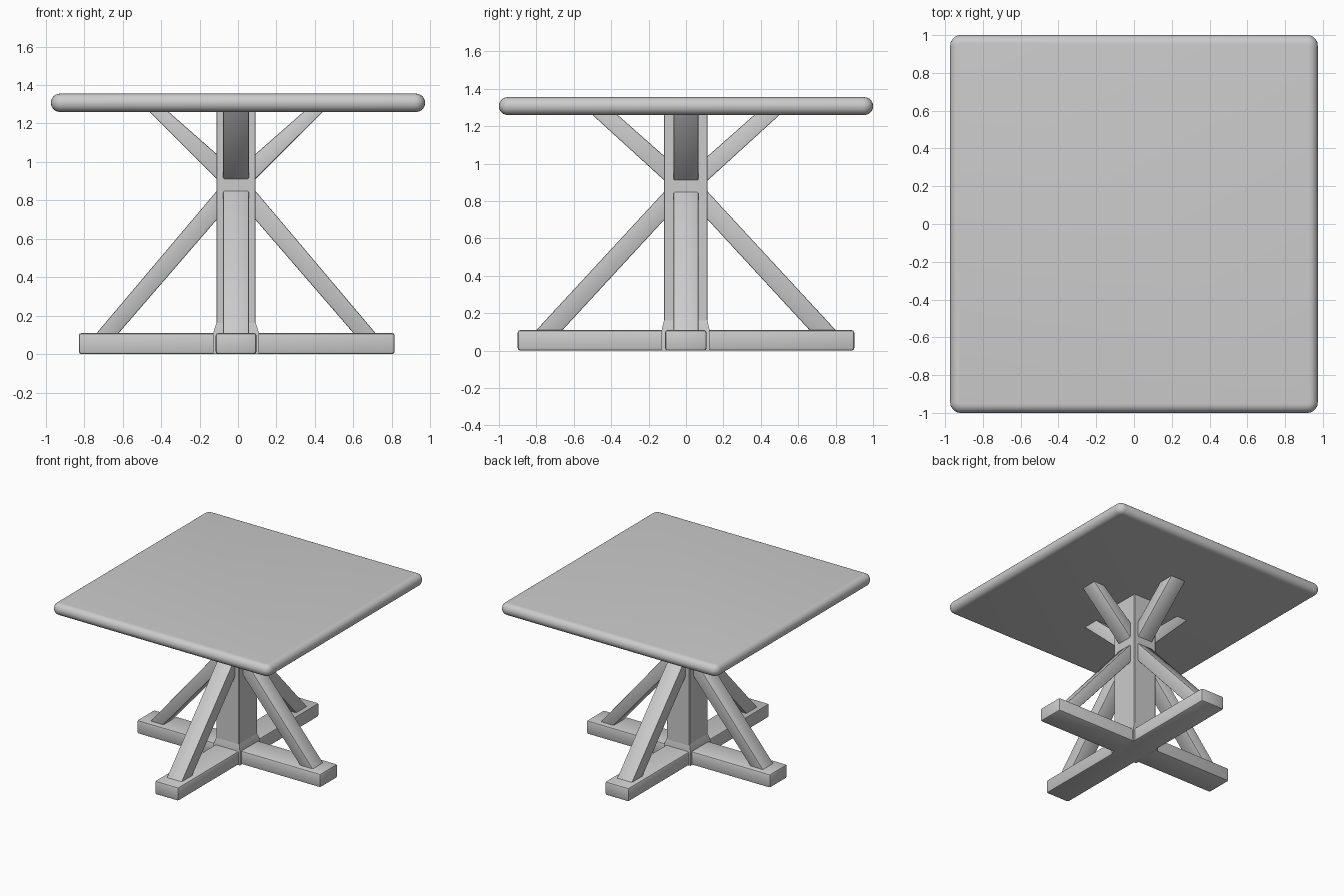
import bpy, bmesh
from mathutils import Vector

cube = bpy.data.objects.get("Cube")
if cube:
    bpy.data.objects.remove(cube, do_unlink=True)

grey = bpy.data.materials.new("light grey paint")
grey.use_nodes = True
grey.diffuse_color = (0.6, 0.6, 0.6, 1)
grey.node_tree.nodes["Principled BSDF"].inputs["Base Color"].default_value = (0.6, 0.6, 0.6, 1)

CX = -0.01      # the pedestal stands slightly off centre
TOP_Z = 1.26    # underside of the table top


def finish(name, bm, bevel=0.0, segments=2):
    """Turn a bmesh into a smooth-shaded, lightly bevelled object."""
    bmesh.ops.recalc_face_normals(bm, faces=bm.faces)
    if bevel:
        bmesh.ops.bevel(bm, geom=bm.edges[:], offset=bevel, segments=segments,
                        affect='EDGES', profile=0.5)
    mesh = bpy.data.meshes.new(name)
    bm.to_mesh(mesh)
    bm.free()
    mesh.materials.append(grey)
    obj = bpy.data.objects.new(name, mesh)
    bpy.context.collection.objects.link(obj)
    bpy.ops.object.select_all(action='DESELECT')
    obj.select_set(True)
    bpy.context.view_layer.objects.active = obj
    bpy.ops.object.shade_smooth_by_angle(angle=0.6)
    return obj


def box_mesh(low, high):
    bm = bmesh.new()
    bmesh.ops.create_cube(bm, size=1)
    low, high = Vector(low), Vector(high)
    for v in bm.verts:
        v.co = (low + high) / 2 + v.co * (high - low)
    return bm


def prism(name, outline, place, half_width, bevel):
    """Extrude an (out, height) outline sideways; place() sets it in the model."""
    bm = bmesh.new()
    face = bm.faces.new([bm.verts.new(place(u, -half_width, z)) for u, z in outline])
    shift = place(0, half_width, 0) - place(0, -half_width, 0)
    new = bmesh.ops.extrude_face_region(bm, geom=[face])["geom"]
    bmesh.ops.translate(bm, vec=shift, verts=[g for g in new if isinstance(g, bmesh.types.BMVert)])
    finish(name, bm, bevel)


# Table top: rounded corners, then a half-round rim
bm = box_mesh((-0.973, -1, TOP_Z), (0.973, 1, 1.355))
upright = [e for e in bm.edges if abs(e.verts[0].co.z - e.verts[1].co.z) > 0.01]
bmesh.ops.bevel(bm, geom=upright, offset=0.055, segments=5, affect='EDGES', profile=0.5)
rim = [e for e in bm.edges if abs(e.verts[0].co.z - e.verts[1].co.z) < 0.01]
bmesh.ops.bevel(bm, geom=rim, offset=0.046, segments=6, affect='EDGES', profile=0.5)
finish("table_top", bm)

# Central post with a small flared foot
finish("post", box_mesh((CX - 0.102, -0.118, 0.02), (CX + 0.102, 0.116, TOP_Z + 0.01)), 0.004, 1)
bm = box_mesh((CX - 0.119, -0.13, 0), (CX + 0.119, 0.126, 0.11))
lid = max(bm.faces, key=lambda f: f.calc_center_median().z)
rise = bmesh.ops.extrude_face_region(bm, geom=[lid])["geom"]
bm.faces.remove(lid)
for v in [g for g in rise if isinstance(g, bmesh.types.BMVert)]:
    v.co = (CX + (v.co.x - CX) * 0.85, v.co.y * 0.9, 0.165)
finish("post_foot", bm)

# Crossed floor beams
finish("floor_beam_side_to_side", box_mesh((-0.828, -0.112, 0), (0.815, 0.11, 0.11)), 0.014)
finish("floor_beam_front_to_back", box_mesh((CX - 0.106, -0.9, 0), (CX + 0.106, 0.9, 0.11)), 0.014)

# Braces on all four sides, below and above the middle of the post
sides = {
    "left": (lambda u, w, z: Vector((CX + u, w, z)), True),
    "right": (lambda u, w, z: Vector((CX - u, w, z)), True),
    "back": (lambda u, w, z: Vector((w + CX, u, z)), False),
    "front": (lambda u, w, z: Vector((w + CX, -u, z)), False),
}
for side, (place, narrow) in sides.items():
    post = 0.1 if narrow else 0.116
    foot_in, foot_out = (0.61, 0.725) if narrow else (0.66, 0.8)
    head_in, head_out = (0.35, 0.45) if narrow else (0.365, 0.5)

    def through(a, b, extra):
        """Line from a to b, lengthened at both ends so it sinks into its neighbours."""
        a, b = Vector(a), Vector(b)
        step = (b - a).normalized() * extra
        return [tuple(a - step), tuple(b + step)]

    lower = through((post, 0.85), (foot_out, 0.11), 0.03) + through((post, 0.7), (foot_in, 0.11), 0.03)[::-1]
    upper = through((post, 0.91), (head_out, TOP_Z), 0.03) + through((post, 1.04), (head_in, TOP_Z), 0.03)[::-1]
    prism(side + "_lower_brace", lower, place, 0.067, 0.006)
    prism(side + "_upper_brace", upper, place, 0.067, 0.006)
